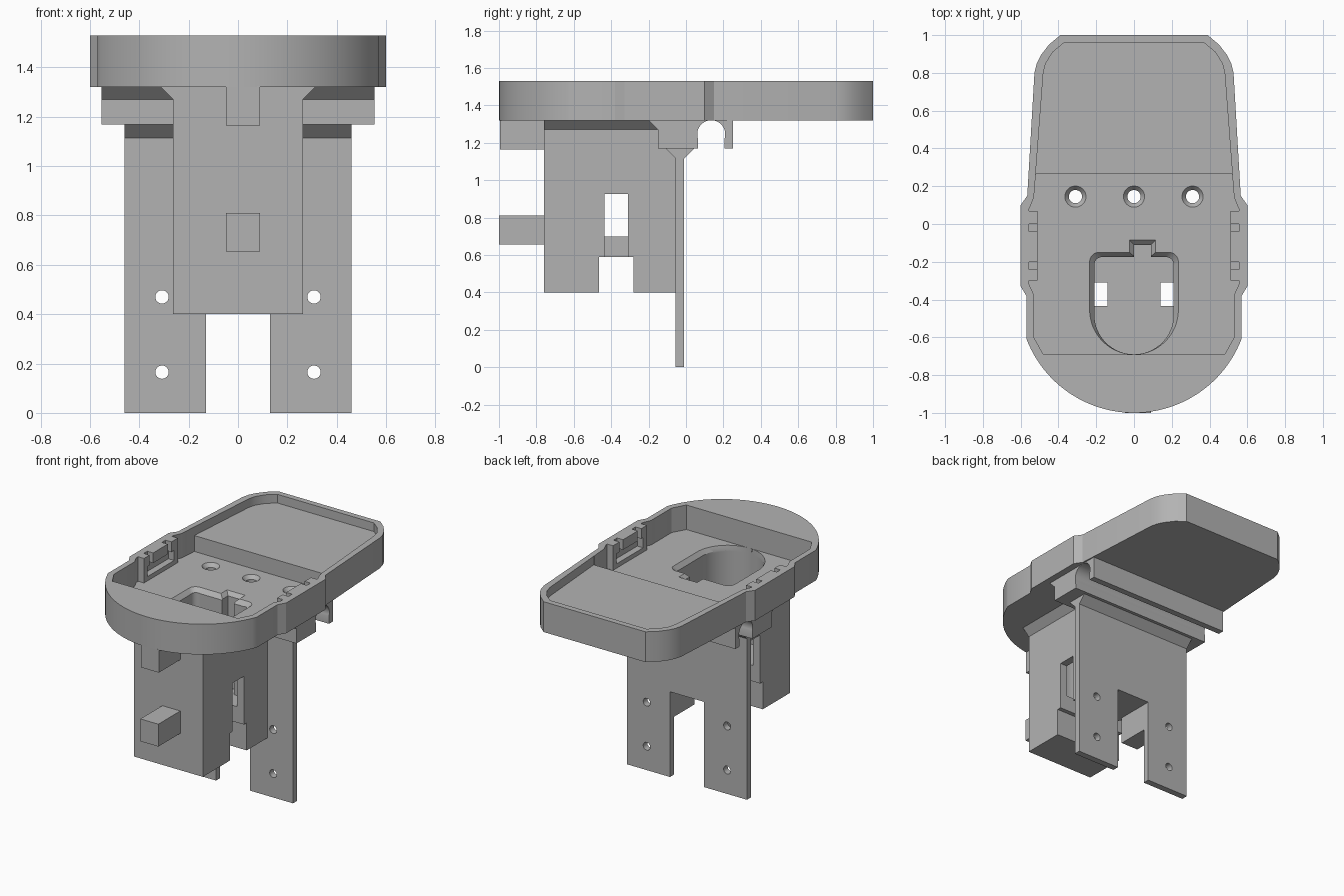
import bpy, bmesh
from math import sin, cos, pi, radians
from mathutils import Vector

cube = bpy.data.objects.get("Cube")
if cube:
    bpy.data.objects.remove(cube, do_unlink=True)

grey = bpy.data.materials.new("plain grey")
grey.use_nodes = True
colour = (0.45, 0.45, 0.45, 1)
grey.diffuse_color = colour
grey.node_tree.nodes["Principled BSDF"].inputs["Base Color"].default_value = colour


def loft(name, rings):
    """Closed solid through rings that share a point count."""
    bm = bmesh.new()
    loops = [[bm.verts.new(p) for p in ring] for ring in rings]
    n = len(loops[0])
    for a, b in zip(loops, loops[1:]):
        for i in range(n):
            bm.faces.new((a[i], a[(i + 1) % n], b[(i + 1) % n], b[i]))
    bm.faces.new(loops[0])
    bm.faces.new(loops[-1])
    bmesh.ops.recalc_face_normals(bm, faces=bm.faces)
    mesh = bpy.data.meshes.new(name)
    bm.to_mesh(mesh)
    bm.free()
    mesh.materials.append(grey)
    obj = bpy.data.objects.new(name, mesh)
    bpy.context.collection.objects.link(obj)
    return obj


def prism(name, outline, lo, hi, axis="z"):
    place = {"z": lambda p, h: (p[0], p[1], h),
             "x": lambda p, h: (h, p[0], p[1]),
             "y": lambda p, h: (p[0], h, p[1])}[axis]
    return loft(name, [[place(p, h) for p in outline] for h in (lo, hi)])


def box(name, x, y, z):
    return prism(name, [(x[0], y[0]), (x[1], y[0]), (x[1], y[1]), (x[0], y[1])], *z)


def arc(cx, cy, r, a, b, n):
    return [(cx + r * cos(radians(a + (b - a) * i / n)),
             cy + r * sin(radians(a + (b - a) * i / n))) for i in range(n + 1)]


def mirrored(half):
    return half + [(-x, y) for x, y in reversed(half) if abs(x) > 1e-4]


def cut(obj, cutters):
    for c in cutters:
        m = obj.modifiers.new("cut", "BOOLEAN")
        m.operation, m.solver, m.object = "DIFFERENCE", "EXACT", c
        bpy.context.view_layer.objects.active = obj
        bpy.ops.object.modifier_apply(modifier=m.name)


def cavity_outline(r, centre, back, corner):
    return mirrored(arc(0, centre, r, -90, 0, 16)
                    + arc(r - corner, back - corner, corner, 0, 90, 6))


RIM, FLOOR, BASE, DECK = 1.53, 1.36, 1.32, 1.47

# Tray with rounded front and tapered back
outer = mirrored(arc(0, -0.39, 0.61, -90, -21, 24)
                 + [(0.57, -0.38), (0.60, -0.33), (0.60, 0.10), (0.565, 0.15), (0.527, 0.80),
                    (0.515, 0.85), (0.492, 0.895), (0.45, 0.95), (0.39, 1.0)])
tray = prism("tray", outer, BASE, RIM)
front_recess = prism("front_recess_cutter", mirrored(
    [(0.48, -0.69), (0.53, -0.60), (0.53, -0.375), (0.555, -0.32), (0.555, 0.08),
     (0.53, 0.14), (0.52, 0.265)]), FLOOR, 1.6)
back_recess = prism("back_recess_cutter", mirrored(
    [(0.521, 0.26), (0.48, 0.80), (0.468, 0.85), (0.43, 0.91), (0.37, 0.96)]), DECK, 1.6)

# Cavity, its chamfered mouth and the key slot
cavity = prism("cavity_cutter", cavity_outline(0.21, -0.48, -0.175, 0.04), 0.70, 1.45)
mouth = loft("mouth_cutter", [
    [(x, y, z) for x, y in cavity_outline(r, c, b, 0.05)]
    for r, c, b, z in ((0.21, -0.48, -0.175, 1.33), (0.235, -0.455, -0.15, FLOOR),
                       (0.235, -0.455, -0.15, 1.38))])
key = box("key_cutter", (0.0, 0.09), (-0.25, -0.11), (0.70, 1.45))
key_mouth = loft("key_mouth_cutter", [
    [(a, -0.25, z), (b, -0.25, z), (b, y, z), (a, y, z)]
    for a, b, y, z in ((0.0, 0.09, -0.11, 1.335), (-0.025, 0.115, -0.085, FLOOR),
                       (-0.025, 0.115, -0.085, 1.38))])
openings = [cavity, mouth, key, key_mouth]

# Countersunk screw holes
screws = []
for x in (-0.31, 0, 0.31):
    rings = [[(px, py, z) for px, py in arc(x, 0.145, r, 0, 348.75, 31)]
             for r, z in ((0.035, 1.28), (0.035, 1.335), (0.056, FLOOR), (0.056, 1.38))]
    screws.append(loft("screw_cutter", rings))
cut(tray, [front_recess, back_recess] + openings + screws)

# Notched clip walls inside the tray
clips, clip_cutters = [], []
for side, name in ((1, "left_clip"), (-1, "right_clip")):
    xs = sorted((side * 0.51, side * 0.56))
    wide = sorted((side * 0.48, side * 0.556))
    clip = box(name, xs, (-0.30, 0.07), (FLOOR - 0.01, RIM))
    tools = [box("clip_cutter", wide, ys, zs) for ys, zs in
             (((-0.04, 0.0), (1.44, 1.6)), ((-0.24, -0.20), (1.44, 1.6)),
              ((-0.26, 0.03), (1.39, 1.46)))]
    cut(clip, tools)
    clips.append(clip)
    clip_cutters += tools

# Socket housing with flared top
housing = prism("housing", mirrored(
    [(0.263, 0.40), (0.263, 1.27), (0.313, BASE), (0.313, 1.33)]), -0.76, -0.05, "y")
bottom_notch = box("bottom_notch_cutter", (-0.5, 0.5), (-0.465, -0.28), (0.3, 0.59))
rear_notch = box("rear_notch_cutter", (-0.13, 0.13), (-0.40, 0.1), (-0.1, 0.59))
windows = [box("window_cutter", sorted((s * 0.14, s * 0.4)), (-0.435, -0.31), (0.55, 0.925))
           for s in (1, -1)]
cut(housing, openings + [bottom_notch, rear_notch] + windows)

# Cross rail with a round snap channel
channel = arc(0.135, 1.245, 0.075, -20, 200, 28)
rail = prism("rail", [(-0.20, BASE), (-0.15, 1.27), (-0.15, 1.168), (0.065, 1.168)]
             + list(reversed(channel))
             + [(0.207, 1.168), (0.25, 1.168), (0.25, 1.325), (-0.20, 1.325)],
             -0.553, 0.553, "x")
cut(rail, openings + screws)

# Mounting plate with flared top, leg gap and bolt holes
plate = prism("mounting_plate", [(-0.055, 0), (-0.01, 0), (-0.01, 1.115), (0.043, 1.168),
                                 (0.043, 1.18), (-0.108, 1.18), (-0.108, 1.168),
                                 (-0.055, 1.115)], -0.46, 0.46, "x")
bolts = [prism("bolt_cutter", arc(x, z, 0.027, 0, 345, 23), -0.2, 0.1, "y")
         for x in (-0.308, 0.308) for z in (0.165, 0.47)]
cut(plate, [rear_notch] + bolts + [key])

# Front pegs
pegs = [box("lower_peg", (-0.048, 0.09), (-1.0, -0.75), (0.655, 0.81)),
        box("upper_peg", (-0.048, 0.09), (-0.995, -0.75), (1.165, 1.325))]

# Remove the cutters and shade the parts
for c in ([front_recess, back_recess, bottom_notch, rear_notch]
          + openings + screws + clip_cutters + windows + bolts):
    bpy.data.objects.remove(c, do_unlink=True)
bpy.ops.object.select_all(action="DESELECT")
for part in [tray, housing, rail, plate] + clips + pegs:
    part.select_set(True)
    bpy.context.view_layer.objects.active = part
bpy.ops.object.shade_smooth_by_angle(angle=radians(25))
